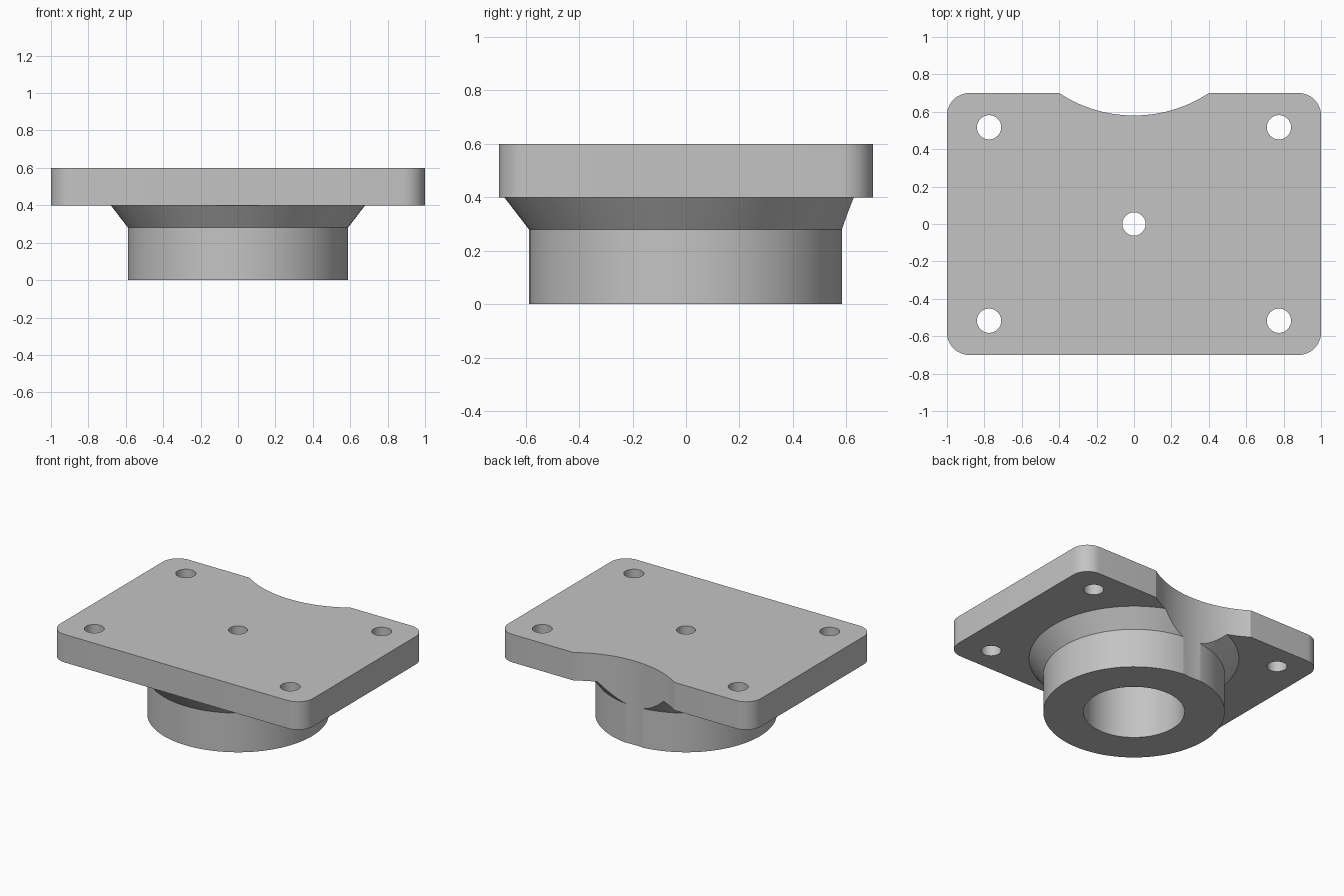
import bpy
import bmesh
import math

cube = bpy.data.objects.get("Cube")
if cube:
    bpy.data.objects.remove(cube, do_unlink=True)

steel = bpy.data.materials.new("plain grey")
steel.use_nodes = True
grey = (0.55, 0.55, 0.55, 1)
steel.diffuse_color = grey
steel.node_tree.nodes["Principled BSDF"].inputs["Base Color"].default_value = grey


def finish(bm, name):
    bmesh.ops.recalc_face_normals(bm, faces=bm.faces)
    mesh = bpy.data.meshes.new(name)
    bm.to_mesh(mesh)
    bm.free()
    obj = bpy.data.objects.new(name, mesh)
    bpy.context.collection.objects.link(obj)
    mesh.materials.append(steel)
    return obj


def lathe(name, profile, x=0, y=0, sides=96):
    """Solid of revolution from (radius, height) points, capped at both ends."""
    bm = bmesh.new()
    rings = []
    for r, z in profile:
        angles = [math.tau * i / sides for i in range(sides)]
        rings.append([bm.verts.new((x + r * math.cos(a), y + r * math.sin(a), z)) for a in angles])
    for low, high in zip(rings, rings[1:]):
        for i in range(sides):
            j = (i + 1) % sides
            bm.faces.new((low[i], low[j], high[j], high[i]))
    bm.faces.new(rings[0])
    bm.faces.new(rings[-1])
    return finish(bm, name)


def combine(target, tool, operation):
    mod = target.modifiers.new(operation.lower(), "BOOLEAN")
    mod.operation = operation
    mod.solver = "EXACT"
    mod.object = tool
    bpy.context.view_layer.objects.active = target
    bpy.ops.object.modifier_apply(modifier=mod.name)
    bpy.data.objects.remove(tool, do_unlink=True)


# Rectangular plate with rounded corners
half_x, half_y, corner = 1.0, 0.7, 0.12
bottom, top = 0.4, 0.6
bm = bmesh.new()
outline = []
for quarter, (sx, sy) in enumerate([(1, 1), (-1, 1), (-1, -1), (1, -1)]):
    for step in range(13):
        a = math.pi / 2 * (quarter + step / 12)
        outline.append(bm.verts.new((sx * (half_x - corner) + corner * math.cos(a),
                                     sy * (half_y - corner) + corner * math.sin(a), bottom)))
face = bm.faces.new(outline)
lid = bmesh.ops.extrude_face_region(bm, geom=[face])["geom"]
bmesh.ops.translate(bm, vec=(0, 0, top - bottom),
                    verts=[v for v in lid if isinstance(v, bmesh.types.BMVert)])
flange = finish(bm, "mounting_flange")

# Collar with a flared neck, sunk into the plate
collar = lathe("collar", [(0.588, 0), (0.588, 0.28), (0.68, bottom), (0.68, 0.45)])
combine(flange, collar, "UNION")

# Curved recess in the back edge
combine(flange, lathe("recess_cutter", [(0.727, -0.1), (0.727, 0.7)], 0, 1.307, 160), "DIFFERENCE")

# Blind bore from below, and the small centre hole above it
combine(flange, lathe("bore_cutter", [(0.328, -0.1), (0.328, bottom)]), "DIFFERENCE")
combine(flange, lathe("centre_cutter", [(0.062, 0.3), (0.062, 0.7)], sides=48), "DIFFERENCE")

# Corner bolt holes
for sx in (-1, 1):
    for sy in (-1, 1):
        hole = lathe("bolt_cutter", [(0.065, 0.3), (0.065, 0.7)], sx * 0.775, sy * 0.517, 48)
        combine(flange, hole, "DIFFERENCE")

# Smooth curved walls, crisp edges
bpy.ops.object.select_all(action="DESELECT")
flange.select_set(True)
bpy.context.view_layer.objects.active = flange
bpy.ops.object.shade_smooth_by_angle(angle=math.radians(25))
